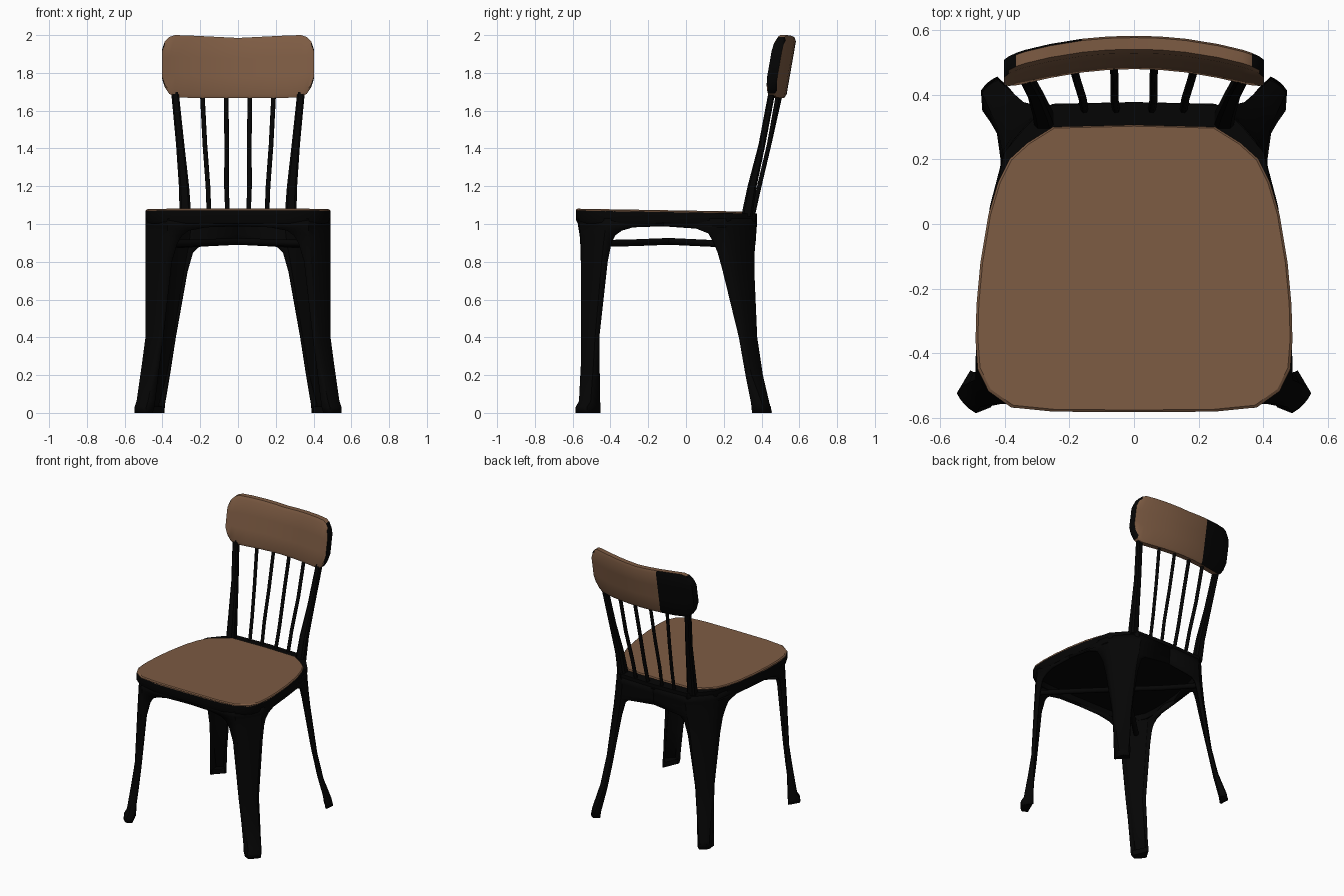
import bpy, bmesh
from mathutils import Vector

if "Cube" in bpy.data.objects:
    bpy.data.objects.remove(bpy.data.objects["Cube"])


def material(name, rgb):
    m = bpy.data.materials.new(name)
    m.diffuse_color = (*rgb, 1)
    m.use_nodes = True
    m.node_tree.nodes["Principled BSDF"].inputs["Base Color"].default_value = m.diffuse_color
    return m


BLACK = material("black_metal", (0.0015, 0.0015, 0.0015))
WOOD = material("brown_wood", (0.205, 0.105, 0.056))


def finish(name, bm, mats, angle=0.6):
    bmesh.ops.recalc_face_normals(bm, faces=bm.faces)
    me = bpy.data.meshes.new(name)
    bm.to_mesh(me)
    bm.free()
    ob = bpy.data.objects.new(name, me)
    bpy.context.collection.objects.link(ob)
    for m in mats:
        me.materials.append(m)
    for o in bpy.context.selected_objects:
        o.select_set(False)
    ob.select_set(True)
    bpy.context.view_layer.objects.active = ob
    bpy.ops.object.shade_smooth_by_angle(angle=angle)
    return ob


def loft(rings, closed=True, caps=True):
    """Skin a list of equal-length point rings."""
    bm = bmesh.new()
    vs = [[bm.verts.new(p) for p in r] for r in rings]
    n = len(vs[0])
    for a, b in zip(vs, vs[1:]):
        for i in range(n if closed else n - 1):
            j = (i + 1) % n
            bm.faces.new((a[i], a[j], b[j], b[i]))
    if caps:
        bm.faces.new(vs[0])
        bm.faces.new(vs[-1])
    return bm


def mirror_x(pts):
    """Complete a half outline that starts and ends on x = 0."""
    return pts + [(-x, y) for x, y in reversed(pts[1:-1])]


def seat_z(y, drop=0.0):
    return 1.081 - 0.017 * (y + 0.58) - drop


# Seat: hollow black rim with a thin wooden top
front_half = [(0, -.582), (.25, -.58), (.38, -.567), (.45, -.517), (.483, -.45),
              (.49, -.36), (.487, -.25), (.475, -.12), (.45, .03), (.42, .13)]
rim = mirror_x(front_half + [(.402, .22), (.335, .30), (.265, .367), (0, .377)])
top = mirror_x(front_half + [(.385, .2), (.33, .25), (.25, .3), (0, .306)])
finish("seat_frame", loft([
    [(x * .95, y * .95, 1.04) for x, y in rim],
    [(x * .96, y * .96, 1.002) for x, y in rim],
    [(x * .985, y * .985, 1.002) for x, y in rim],
    [(x, y, 1.02) for x, y in rim],
    [(x, y, seat_z(y, .01)) for x, y in rim]]), [BLACK])
finish("seat_top", loft([
    [(x, y, seat_z(y, .014)) for x, y in top],
    [(x, y, seat_z(y, .006)) for x, y in top],
    [(x * .985, y * .988, seat_z(y)) for x, y in top]]), [WOOD])

# Legs: flared angle sections whose upper tips meet to form arched aprons.
# Each row: height, tip on front/back face, corner start, corner end, tip on side face
front_leg = [
    (1.03, (0, -.568), (.37, -.562), (.482, -.425), (.463, -.12)),
    (.988, (0, -.565), (.37, -.56), (.482, -.425), (.463, -.12)),
    (.983, (.17, -.563), (.37, -.558), (.482, -.425), (.474, -.28)),
    (.965, (.26, -.56), (.372, -.555), (.484, -.427), (.477, -.34)),
    (.94, (.295, -.556), (.375, -.552), (.484, -.43), (.479, -.375)),
    (.90, (.32, -.553), (.377, -.55), (.484, -.435), (.48, -.395)),
    (.80, (.35, -.55), (.385, -.55), (.484, -.445), (.481, -.415)),
    (.40, (.395, -.55), (.412, -.55), (.483, -.48), (.482, -.46)),
    (.25, (.415, -.55), (.44, -.55), (.503, -.49), (.49, -.46)),
    (.06, (.44, -.555), (.475, -.56), (.53, -.505), (.497, -.458)),
    (.03, (.445, -.56), (.485, -.577), (.541, -.523), (.50, -.456)),
    (0, (.455, -.56), (.49, -.577), (.541, -.523), (.50, -.456)),
]
back_leg = [
    (1.03, (0, .37), (.25, .365), (.398, .208), (.463, -.12)),
    (.988, (0, .368), (.25, .365), (.398, .208), (.463, -.12)),
    (.98, (0, .367), (.25, .364), (.398, .21), (.44, .055)),
    (.95, (0, .365), (.255, .362), (.398, .213), (.42, .12)),
    (.905, (0, .362), (.26, .36), (.398, .22), (.413, .145)),
    (.88, (.205, .358), (.263, .358), (.40, .223), (.41, .155)),
    (.85, (.238, .356), (.27, .357), (.40, .226), (.407, .168)),
    (.75, (.268, .352), (.287, .355), (.404, .238), (.405, .195)),
    (.40, (.333, .36), (.343, .37), (.417, .30), (.417, .28)),
    (.20, (.365, .385), (.377, .40), (.437, .345), (.437, .315)),
    (.05, (.39, .415), (.417, .435), (.462, .40), (.458, .345)),
    (0, (.395, .42), (.423, .449), (.467, .41), (.462, .35)),
]


def leg_ring(row, s):
    z, a, b, c, d = row
    pts = [a]
    mid = ((b[0] + c[0]) / 2, (b[1] + c[1]) / 2)
    k = (mid[0] + .25 * (c[0] - mid[0]), mid[1] + .25 * (b[1] - mid[1]))
    for t in (0, .25, .5, .75, 1):  # wide softly rounded corner
        pts.append(tuple((1 - t) ** 2 * b[i] + 2 * t * (1 - t) * k[i] + t * t * c[i]
                         for i in (0, 1)))
    pts.append(d)
    return [(s * x, y, z) for x, y in pts]


for name, rows in (("front_leg", front_leg), ("back_leg", back_leg)):
    for side, s in (("right", 1), ("left", -1)):
        leg = finish(f"{name}_{side}", loft([leg_ring(r, s) for r in rows], False, False),
                     [BLACK])
        mod = leg.modifiers.new("sheet", 'SOLIDIFY')
        mod.thickness = .014
        mod.offset = 0
        foot = leg_ring(rows[-1], s)
        finish(f"{name}_foot_{side}", loft([foot, [(x, y, .035) for x, y, z in foot]]),
               [BLACK])


def rod(name, points, radius, sides_res=1):
    """Round bar along a path."""
    cu = bpy.data.curves.new(name, 'CURVE')
    cu.dimensions = '3D'
    cu.bevel_depth = radius
    cu.bevel_resolution = sides_res
    cu.use_fill_caps = True
    sp = cu.splines.new('POLY')
    sp.points.add(len(points) - 1)
    for p, co in zip(sp.points, points):
        p.co = (*co, 1)
    cu.materials.append(BLACK)
    ob = bpy.data.objects.new(name, cu)
    bpy.context.collection.objects.link(ob)


# Crossed braces, spindles and back posts
for side, s in (("right", 1), ("left", -1)):
    rod(f"cross_brace_{side}", [(s * .425, -.485, .896), (s * .2, -.27, .901),
                                (0, -.09, .908), (-s * .16, .08, .900),
                                (-s * .32, .28, .890)], .018, 2)
    for label, x0, x1, y1 in (("inner", .055, .063, .505), ("outer", .153, .19, .492)):
        rod(f"{label}_spindle_{side}",
            [(s * x0, .352, 1.04), (s * (x0 + .006), .388, 1.2),
             (s * (.4 * x0 + .6 * x1), .44, 1.42), (s * x1, y1, 1.71)], .0125)
    post = []
    for x, y, z, w, d in ((.278, .322, 1.04, .031, .03), (.286, .35, 1.2, .027, .024),
                          (.306, .402, 1.42, .022, .018), (.334, .455, 1.70, .02, .018)):
        post.append([(s * (x + u * w), y + v * d, z) for u, v in
                     ((-1, -.6), (-.6, -1), (.6, -1), (1, -.6),
                      (1, .6), (.6, 1), (-.6, 1), (-1, .6))])
    finish(f"back_post_{side}", loft(post), [BLACK])

# Curved backrest: x, bottom and top height of each column
half = [(0, 1.668, 1.985), (.08, 1.668, 1.989), (.16, 1.668, 1.993), (.26, 1.668, 1.998),
        (.335, 1.672, 2.0), (.365, 1.69, 1.99), (.388, 1.725, 1.965), (.402, 1.77, 1.925)]
columns = [(-x, b, t) for x, b, t in reversed(half[1:])] + half


def rest_ring(x, b, t):
    pts = []
    for sign, levels in ((-1, (0, .06, .35, .65, .94, 1)), (1, (1, .94, .65, .35, .06, 0))):
        for f in levels:
            z = b + (t - b) * f
            thick = .018 if f in (0, 1) else .027
            y = .503 + .175 * (z - 1.67) - .065 * (x / .4) ** 2
            pts.append(Vector((x, y + sign * thick, z)))
    return pts


rest = finish("backrest", loft([rest_ring(*c) for c in columns]), [WOOD, BLACK], .7)
# Dark patch behind one end, and dark end edges
for p in rest.data.polygons:
    c, n = p.center, p.normal
    if (c.x < -.16 and n.y > .15) or (abs(c.x) > .37 and abs(n.x) > .55 and n.y > -.5):
        p.material_index = 1
